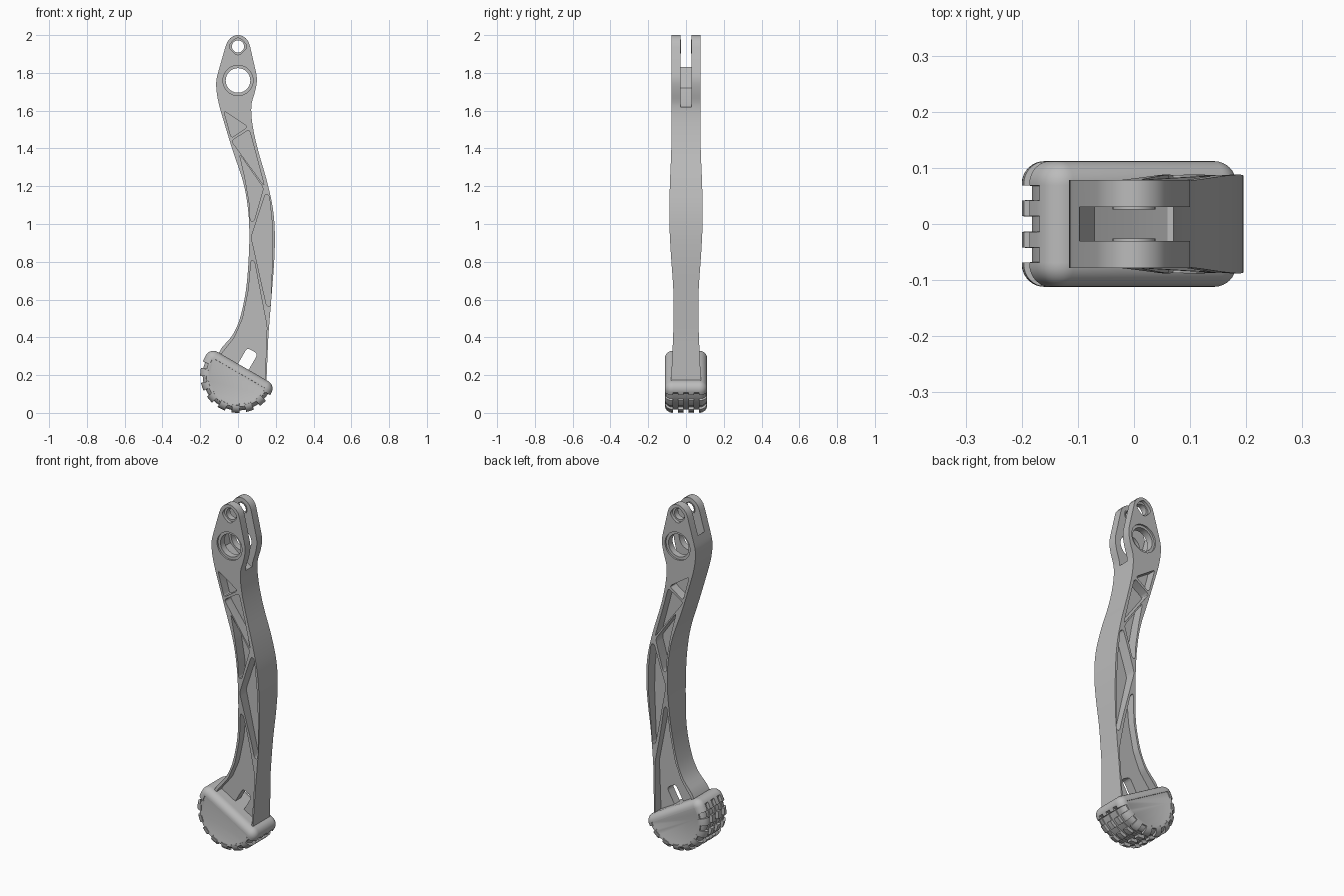
import bpy, bmesh, math
from mathutils import Vector

if "Cube" in bpy.data.objects:
    bpy.data.objects.remove(bpy.data.objects["Cube"])


def material(name, value):
    m = bpy.data.materials.new(name)
    m.use_nodes = True
    m.diffuse_color = (value, value, value, 1)
    m.node_tree.nodes["Principled BSDF"].inputs["Base Color"].default_value = (value, value, value, 1)
    return m


GREY = material("plain grey", 0.5)


def finish(name, bm):
    bmesh.ops.recalc_face_normals(bm, faces=bm.faces)
    me = bpy.data.meshes.new(name)
    bm.to_mesh(me)
    bm.free()
    ob = bpy.data.objects.new(name, me)
    bpy.context.collection.objects.link(ob)
    me.materials.append(GREY)
    return ob


def prism(name, pts, y0, y1):
    bm = bmesh.new()
    f = bm.faces.new([bm.verts.new((x, y0, z)) for x, z in pts])
    ext = bmesh.ops.extrude_face_region(bm, geom=[f])["geom"]
    moved = [v for v in ext if isinstance(v, bmesh.types.BMVert)]
    bmesh.ops.translate(bm, verts=moved, vec=(0, y1 - y0, 0))
    return finish(name, bm)


def circle(x, z, r, n=40):
    return [(x + r * math.cos(math.tau * i / n), z + r * math.sin(math.tau * i / n)) for i in range(n)]


def rounded(pts, r):
    # replace each corner by a short curve
    out = []
    for i, p in enumerate(pts):
        p, a, b = Vector(p), Vector(pts[i - 1]), Vector(pts[(i + 1) % len(pts)])
        s = p + (a - p).normalized() * min(r, (a - p).length * 0.4)
        e = p + (b - p).normalized() * min(r, (b - p).length * 0.4)
        for k in range(5):
            t = k / 4
            out.append(tuple(s * (1 - t) ** 2 + p * 2 * t * (1 - t) + e * t * t))
    return out


def cut(ob, pts, y0, y1):
    cutter = prism("cutter", pts, y0, y1)
    cutter.hide_render = True
    mod = ob.modifiers.new("cut", "BOOLEAN")
    mod.operation, mod.solver, mod.object = "DIFFERENCE", "EXACT", cutter
    me = bpy.data.meshes.new_from_object(ob.evaluated_get(bpy.context.evaluated_depsgraph_get()))
    ob.modifiers.clear()
    ob.data = me
    bpy.data.objects.remove(cutter)


def cut_both(ob, pts, inner, outer=0.2):
    cut(ob, pts, inner, outer)
    cut(ob, pts, -outer, -inner)


def smooth(ob, angle):
    bpy.ops.object.select_all(action="DESELECT")
    ob.select_set(True)
    bpy.context.view_layer.objects.active = ob
    bpy.ops.object.shade_smooth_by_angle(angle=math.radians(angle))


# Leg sections: height, left edge, right edge, half thickness
rows = [
    (0.15, -0.11, 0.15, 0.08), (0.32, -0.10, 0.157, 0.072), (0.41, -0.03, 0.161, 0.068),
    (0.50, 0.01, 0.168, 0.066), (0.65, 0.042, 0.18, 0.067), (0.81, 0.056, 0.192, 0.078),
    (0.95, 0.06, 0.195, 0.086), (1.08, 0.053, 0.185, 0.088), (1.22, 0.028, 0.155, 0.085),
    (1.395, -0.03, 0.105, 0.078), (1.53, -0.071, 0.076, 0.078), (1.63, -0.1, 0.071, 0.078),
    (1.70, -0.113, 0.09, 0.078), (1.755, -0.115, 0.1, 0.078), (1.80, -0.106, 0.096, 0.078),
    (1.94, -0.066, 0.064, 0.078), (1.965, -0.056, 0.056, 0.078), (1.985, -0.04, 0.04, 0.078),
    (1.996, -0.022, 0.022, 0.078), (2.0, -0.008, 0.008, 0.078)]


def spline(a, b, c, d, t):
    # Hermite blend with slopes taken over uneven heights
    res = [b[0] + (c[0] - b[0]) * t]
    h = c[0] - b[0]
    for k in range(1, len(b)):
        m0 = (c[k] - a[k]) / (c[0] - a[0]) * h
        m1 = (d[k] - b[k]) / (d[0] - b[0]) * h
        res.append((2 * t**3 - 3 * t**2 + 1) * b[k] + (t**3 - 2 * t**2 + t) * m0
                   + (3 * t**2 - 2 * t**3) * c[k] + (t**3 - t**2) * m1)
    return res


sections = []
for i in range(len(rows) - 1):
    steps = 4 if 0 < i < 14 else 1
    for k in range(steps):
        sections.append(spline(rows[max(i - 1, 0)], rows[i], rows[i + 1],
                               rows[min(i + 2, len(rows) - 1)], k / steps))
sections.append(rows[-1])

bm = bmesh.new()
rings = [[bm.verts.new(c) for c in ((l, -h, z), (r, -h, z), (r, h, z), (l, h, z))]
         for z, l, r, h in sections]
for a, b in zip(rings, rings[1:]):
    for j in range(4):
        bm.faces.new((a[j], a[(j + 1) % 4], b[(j + 1) % 4], b[j]))
bm.faces.new(rings[0])
bm.faces.new(rings[-1])
leg = finish("leg", bm)

# Truss pockets on both faces, leaving a thin web
pockets = [
    [(-0.075, 1.60), (0.052, 1.515), (-0.035, 1.455)],
    [(0.06, 1.50), (0.14, 1.2), (-0.035, 1.44)],
    [(0.008, 1.37), (0.135, 1.19), (0.085, 1.015), (0.065, 1.015), (0.062, 1.1), (0.038, 1.24)],
    [(0.145, 1.16), (0.165, 1.15), (0.181, 1.0), (0.184, 0.87), (0.172, 0.565), (0.152, 0.565), (0.07, 0.93)],
    [(0.07, 0.81), (0.087, 0.80), (0.153, 0.46), (0.14, 0.1), (-0.09, 0.1), (-0.09, 0.31), (-0.018, 0.40),
     (0.025, 0.50), (0.056, 0.65)]]
for p in pockets:
    cut_both(leg, rounded(p, 0.018), 0.025)

# Fork slot, pivot bores and the opening above the foot
slot = [(-0.2, 1.84), (-0.1, 1.84), (-0.07, 1.72), (0.0, 1.66), (0.06, 1.62), (0.2, 1.62), (0.2, 2.1), (-0.2, 2.1)]
cut(leg, slot, -0.03, 0.03)
cut_both(leg, circle(0, 1.76, 0.08), 0.068)
cut(leg, circle(0, 1.76, 0.065), -0.2, 0.2)
diamond = [(0, 1.885), (0.056, 1.94), (0, 1.995), (-0.056, 1.94)]
cut_both(leg, rounded(diamond, 0.03), 0.06)
cut(leg, circle(0, 1.94, 0.032), -0.2, 0.2)

TILT = math.radians(30)


def foot_space(u, v):
    return (u * math.cos(TILT) + v * math.sin(TILT), 0.2 - u * math.sin(TILT) + v * math.cos(TILT))


window = [foot_space(u, v) for u, v in ((-0.03, 0.02), (0.035, 0.02), (0.035, 0.15), (-0.03, 0.15))]
cut(leg, rounded(window, 0.02), -0.2, 0.2)
smooth(leg, 25)

# Spacer rings inside the fork
for side, label in ((1, "back"), (-1, "front")):
    ring = prism(label + "_spacer", circle(0, 1.94, 0.038), side * 0.026, side * 0.031)
    cut(ring, circle(0, 1.94, 0.032), -0.2, 0.2)
    smooth(ring, 30)

# Foot outline: centre, radius, angle and groove flag for each point
R, F, TOP = 0.2, 0.045, 0.052
cv = TOP - F
cu = math.sqrt((R - F) ** 2 - cv ** 2)
low = math.degrees(math.atan2(cv, cu))
outline = [(cu, cv, F, low + (90 - low) * k / 8, 0) for k in range(9)]
outline += [(-cu, cv, F, 90 + (90 - low) * k / 8, 0) for k in range(9)]
grooves = [194 + 22.7 * k for k in range(8)]
start, end = 180 - low + 3, 360 + low - 3
marks = [(start, 0)]
for g in grooves:
    marks += [(g - 5.2, 0), (g - 5, 1), (g, 1), (g + 5, 1), (g + 5.2, 0), (g + 8, 0), (g + 11, 0), (g + 14, 0)]
outline += [(0, 0, R, a, flag) for a, flag in marks if a <= end]

# Foot cross-section: side position, inset and channel depth
half = [(0.0, 0), (0.013, 0)]
E, D = 0.04, 0.018
section = [(0.108, 0.0405, 0), (0.112, 0.04, 0)]
section += [(0.112 - E + E * math.cos(t), E - E * math.sin(t), 0)
            for t in (math.pi / 2 * k / 8 for k in range(1, 9))]
section += [(0.069, 0, 0), (0.068, 0, D), (0.043, 0, D), (0.042, 0, 0), (0.014, 0, 0), (0.013, 0, D)]
section = section + [(-y, d, c) for y, d, c in reversed(section)]

bm = bmesh.new()
loops = []
for y, inset, channel in section:
    loop = []
    for u, v, r, a, groove in outline:
        depth = inset
        if r == R:
            wall = 0.013 if groove and abs(y) < 0.111 else 0
            depth += max(channel, wall * min(1, (0.112 - abs(y)) / 0.006))
        t = math.radians(a)
        x, z = foot_space(u + (r - depth) * math.cos(t), v + (r - depth) * math.sin(t))
        loop.append(bm.verts.new((x, y, z)))
    loops.append(loop)
n = len(outline)
for a, b in zip(loops, loops[1:]):
    for j in range(n):
        bm.faces.new((a[j], a[(j + 1) % n], b[(j + 1) % n], b[j]))
bm.faces.new(loops[0])
bm.faces.new(loops[-1])
foot = finish("foot", bm)
smooth(foot, 30)
